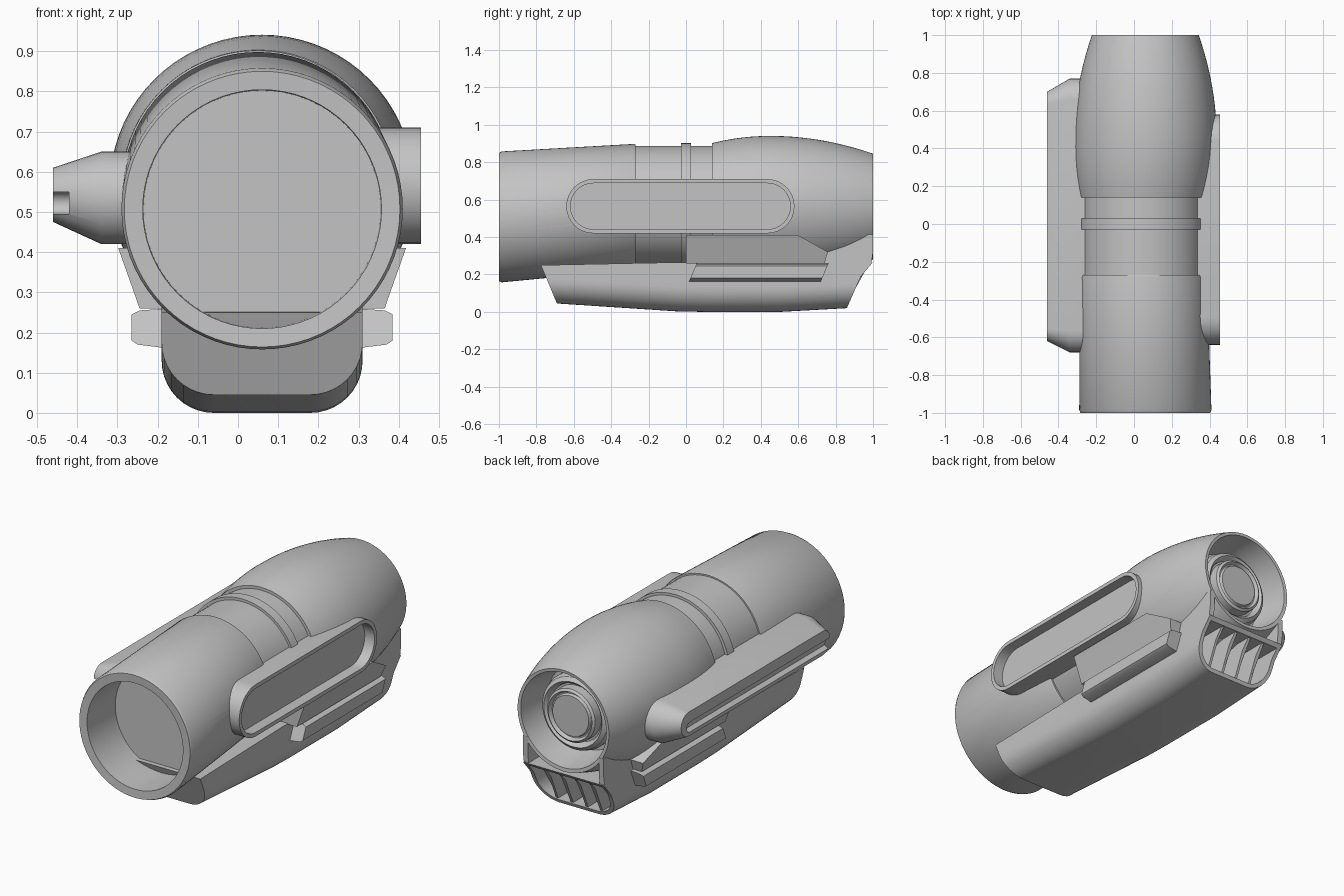
import bpy, bmesh
from math import sin, cos, pi, radians
from mathutils import Vector

cube = bpy.data.objects.get("Cube")
if cube:
    bpy.data.objects.remove(cube, do_unlink=True)

CX = 0.06          # centre line of the hull

grey = bpy.data.materials.new("plain_grey")
grey.use_nodes = True
grey.diffuse_color = (0.55, 0.55, 0.55, 1)
grey.node_tree.nodes["Principled BSDF"].inputs["Base Color"].default_value = (0.55, 0.55, 0.55, 1)


def loft(name, rings):
    """Skin a closed solid through rings that share a point count."""
    bm = bmesh.new()
    rows = [[bm.verts.new(p) for p in ring] for ring in rings]
    n = len(rows[0])
    for a, b in zip(rows, rows[1:]):
        for i in range(n):
            j = (i + 1) % n
            bm.faces.new((a[i], a[j], b[j], b[i]))
    bm.faces.new(rows[0])
    bm.faces.new(rows[-1])
    bmesh.ops.recalc_face_normals(bm, faces=bm.faces)
    mesh = bpy.data.meshes.new(name)
    bm.to_mesh(mesh)
    bm.free()
    ob = bpy.data.objects.new(name, mesh)
    bpy.context.collection.objects.link(ob)
    mesh.materials.append(grey)
    return ob


def finish(ob, angle=32):
    bpy.ops.object.select_all(action='DESELECT')
    ob.select_set(True)
    bpy.context.view_layer.objects.active = ob
    bpy.ops.object.shade_smooth_by_angle(angle=radians(angle))


def cut(ob, cutter):
    mod = ob.modifiers.new("cut", 'BOOLEAN')
    mod.operation = 'DIFFERENCE'
    mod.solver = 'EXACT'
    mod.object = cutter
    bpy.context.view_layer.objects.active = ob
    bpy.ops.object.modifier_apply(modifier=mod.name)


def circle(y, r, cz=0.565, cx=CX, n=72):
    return [Vector((cx + r * cos(2 * pi * i / n), y, cz + r * sin(2 * pi * i / n))) for i in range(n)]


def stadium(x, y0, y1, z0, z1, n=16):
    r, cz = (z1 - z0) / 2, (z0 + z1) / 2
    pts = []
    for cy, start in ((y1 - r, -pi / 2), (y0 + r, pi / 2)):
        for i in range(n + 1):
            a = start + pi * i / n
            pts.append(Vector((x, cy + r * cos(a), cz + r * sin(a))))
    return pts


# Hull: hollow front barrel, waist, band and bulging rear shell
barrel = loft("front_barrel", [
    circle(-0.75, 0.295, 0.507), circle(-0.997, 0.297, 0.507),
    circle(-1.0, 0.343, 0.507), circle(-0.985, 0.35, 0.508),
    circle(-0.28, 0.336, 0.562, 0.05), circle(-0.27, 0.331, 0.564, 0.05),
    circle(-0.27, 0.3, 0.565, 0.05)])
waist = loft("waist", [circle(-0.3, 0.322, 0.565, 0.05), circle(0.2, 0.322, 0.565, 0.05)])
band = loft("waist_band", [circle(y, 0.337, 0.565, 0.048) for y in (-0.028, 0.028)])


def bulge(y):
    return 0.378 - (0.395 if y < 0.45 else 0.314) * (y - 0.45) ** 2


shell_rings = [circle(0.14, 0.3, cx=0.05)]
for i in range(17):
    y = 0.14 + 0.86 * i / 16
    shell_rings.append(circle(y, bulge(y), 0.563, 0.05 + 0.01 * min(1, i / 6)))
shell_rings += [circle(0.998, 0.265), circle(0.9, 0.255), circle(0.8, 0.235)]
shell = loft("rear_shell", shell_rings)

# Rear nozzle with stepped rings
nozzle = loft("rear_nozzle", [circle(y, r) for y, r in (
    (0.78, 0.21), (0.87, 0.21), (0.9, 0.2), (0.915, 0.18), (0.9, 0.165), (0.88, 0.16),
    (0.88, 0.15), (0.93, 0.148), (0.94, 0.135), (0.92, 0.125), (0.92, 0.118), (0.935, 0.112))])

# Recessed side pod on the left, cut into the hull
pod_outer = (-0.64, 0.58, 0.42, 0.71)
pod_inner = (-0.618, 0.558, 0.442, 0.688)
pocket = loft("pocket_cutter", [stadium(x, *pod_inner) for x in (0.39, 0.6)])
for ob in (barrel, band, shell):
    cut(ob, pocket)
left_pod = loft("left_pod", [
    stadium(0.25, *pod_outer), stadium(0.455, *pod_outer),
    stadium(0.455, *pod_inner), stadium(0.395, *pod_inner)])

# Tapered side pod on the right with a long groove
right_pod = loft("right_pod", [
    stadium(-0.18, -0.68, 0.77, 0.42, 0.65), stadium(-0.34, -0.68, 0.77, 0.42, 0.65),
    stadium(-0.46, -0.62, 0.70, 0.475, 0.61)])
groove = loft("groove_cutter", [stadium(x, -0.9, 0.65, 0.495, 0.55) for x in (-0.42, -0.6)])
cut(right_pod, groove)
for helper in (pocket, groove):
    bpy.data.objects.remove(helper, do_unlink=True)


# Belly: rounded keel with an open slanted intake at the rear
def rear_y(z):
    if z < 0.19:
        return 0.86 + (z - 0.02) * 0.44
    return 0.935 + (z - 0.19) * 0.85


def keel(y_of_z, zb, top=0.265, hw=0.25, r=0.13, n=10):
    half = [(hw, top), (hw, 0.19)]
    half += [(hw - r + r * cos(a), zb + r - r * sin(a)) for a in [pi / 2 * i / n for i in range(n + 1)]]
    pts = half + [(-x, z) for x, z in reversed(half)]
    return [Vector((CX + x, y_of_z(z), z)) for x, z in pts]


belly = loft("belly_keel", [
    keel(lambda z: -0.69 - 0.42 * (z - 0.045), 0.045, 0.25),
    keel(lambda z: -0.05, 0.003), keel(lambda z: 0.1, 0), keel(lambda z: 0.5, 0),
    keel(rear_y, 0.02),
    keel(rear_y, 0.04, 0.245, 0.228, 0.11),
    keel(lambda z: 0.62, 0.04, 0.245, 0.228, 0.11)])

parts = [barrel, waist, band, shell, nozzle, left_pod, right_pod, belly]


def slat(name, x0, x1, z0, z1, y0, rear):
    zs = [z0 + (z1 - z0) * t for t in (0, 0.4, 0.7, 1)]
    edge = [(x0, z) for z in zs] + [(x1, z) for z in reversed(zs)]
    return loft(name, [[(x, y0, z) for x, z in edge], [(x, rear(z), z) for x, z in edge]])


for i in range(4):
    x = CX + (i - 1.5) * 0.092
    parts.append(slat(f"intake_bar_{i + 1}", x - 0.007, x + 0.007, 0.03, 0.255, 0.6,
                      lambda z: rear_y(z) - 0.012))

# Mirrored struts, fairing sides and rails
for side, label in ((1, "left"), (-1, "right")):
    a, b = sorted((CX + side * 0.22, CX + side * 0.25))
    parts.append(slat(f"{label}_strut", a, b, 0.255, 0.415, 0.7,
                      lambda z: min(1.0, rear_y(z))))
    profile = [(0.23, 0.26), (0.305, 0.255), (0.325, 0.245), (0.325, 0.18), (0.31, 0.17), (0.23, 0.16)]
    parts.append(loft(f"{label}_rail", [
        [(CX + side * x, y + 0.42 * (z - 0.16), z) for x, z in profile] for y in (0.015, 0.72)]))

parts.append(loft("belly_fairing", [
    [(CX - w, 0.0, z), (CX + w, 0.0, z), (CX + w, y, z), (CX - w, y, z)]
    for w, y, z in ((0.305, 0.74, 0.26), (0.326, 0.76, 0.32), (0.358, 0.6, 0.41))]))

for ob in parts:
    finish(ob)
